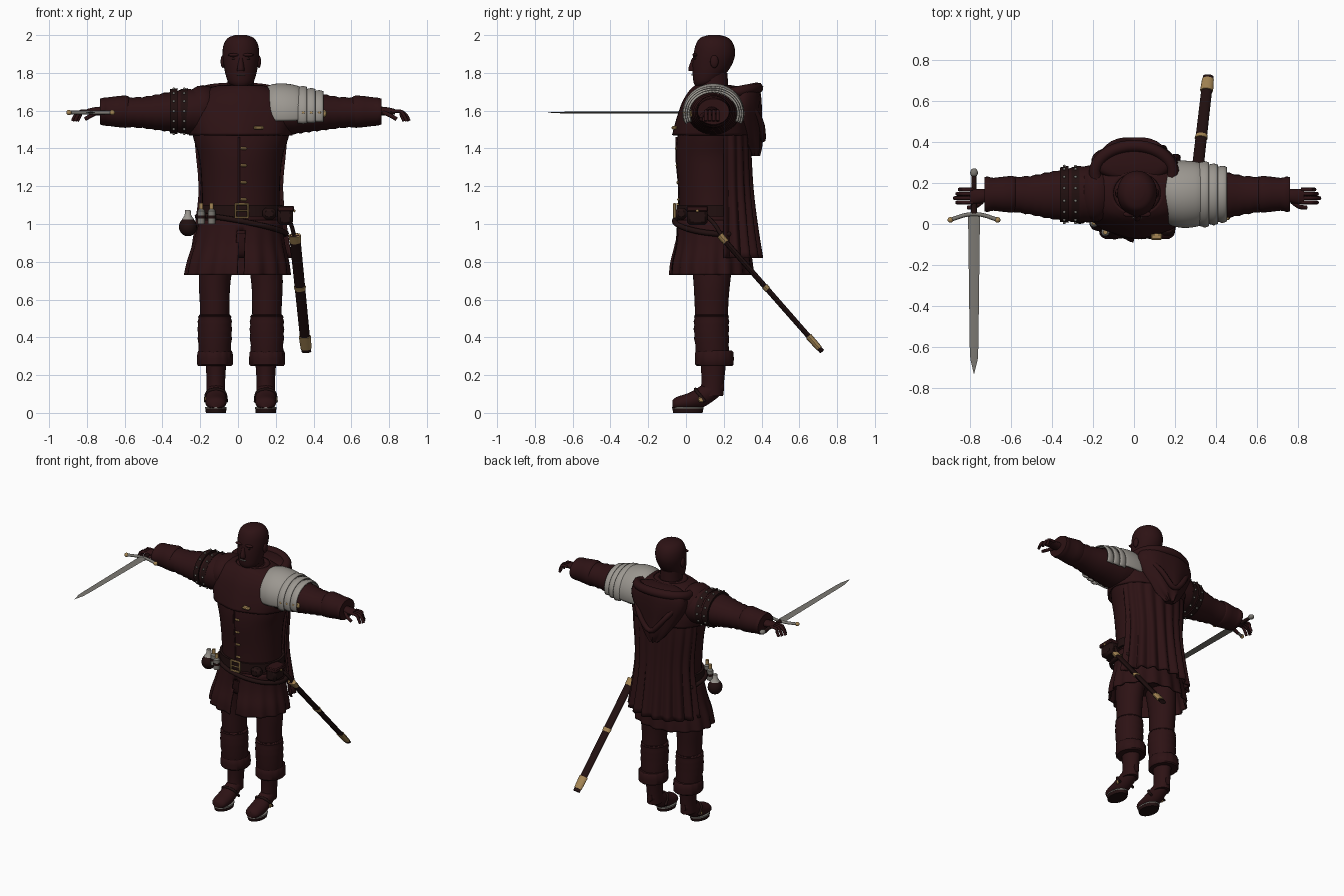
import bpy
import bmesh
from math import sin, cos, pi, radians
from mathutils import Vector, Matrix

if "Cube" in bpy.data.objects:
    bpy.data.objects.remove(bpy.data.objects["Cube"], do_unlink=True)

MID = .015          # centre line of the figure
SIDES = (("left", 1), ("right", -1))


def material(name, rgb):
    m = bpy.data.materials.new(name)
    m.use_nodes = True
    m.diffuse_color = (*rgb, 1)
    for node in m.node_tree.nodes:
        if node.type == 'BSDF_PRINCIPLED':
            node.inputs["Base Color"].default_value = (*rgb, 1)
    return m


cloth = material("maroon cloth", (.026, .006, .007))
leather = material("dark leather", (.015, .005, .005))
steel = material("pale steel", (.33, .31, .28))
iron = material("blade steel", (.2, .19, .17))
gold = material("old gold", (.38, .24, .09))


def finish(name, bm, mat, thick=0):
    bmesh.ops.recalc_face_normals(bm, faces=bm.faces)
    mesh = bpy.data.meshes.new(name)
    bm.to_mesh(mesh)
    bm.free()
    mesh.materials.append(mat)
    ob = bpy.data.objects.new(name, mesh)
    bpy.context.scene.collection.objects.link(ob)
    if thick:
        mod = ob.modifiers.new("thickness", 'SOLIDIFY')
        mod.thickness, mod.offset = thick, 0
    return ob


def spline(rings, k):
    out = []
    last = len(rings) - 1
    for i in range(last):
        quad = zip(rings[max(i - 1, 0)], rings[i], rings[i + 1], rings[min(i + 2, last)])
        quad = list(quad)
        for t in (j / k for j in range(k)):
            out.append([.5 * (2 * q + (s - p) * t + (2 * p - 5 * q + 4 * s - u) * t ** 2
                              + (3 * q - p - 3 * s + u) * t ** 3) for p, q, s, u in quad])
    return out + [rings[-1]]


def loft(name, rings, mat, axis='z', n=32, k=4, arc=None, pleat=(0, 0), fold=0, jag=0, thick=0, gap=None):
    """Skin of ellipses; a ring is (height, centre a, centre b, radius a, radius b)."""
    bm = bmesh.new()
    rows = []
    rings = spline(rings, k)
    cols = n if arc is None else n + 1
    for r, (h, ca, cb, ra, rb) in enumerate(rings):
        row = []
        grow = r / (len(rings) - 1)
        for i in range(cols):
            a = 2 * pi * i / n if arc is None else radians(arc[0] + (arc[1] - arc[0]) * i / n)
            f = pleat[1] * grow * cos(pleat[0] * a) + fold * (r % 2)
            hh = h + (jag * (i % 4) / 4 if r == 0 else 0)
            u, v = ca + (ra + f) * cos(a), cb + (rb + f) * sin(a)
            co = {'z': (u, v, hh), 'x': (hh, u, v), 'y': (u, hh, v)}[axis]
            row.append(bm.verts.new(co))
        rows.append(row)
    for lower, upper in zip(rows, rows[1:]):
        for i in range(n):
            j = (i + 1) % cols
            bm.faces.new((lower[i], lower[j], upper[j], upper[i]))
    if arc is None and not thick:
        bm.faces.new(rows[0])
        bm.faces.new(rows[-1])
    if gap:
        bmesh.ops.delete(bm, geom=[f for f in bm.faces if gap(f.calc_center_median())], context='FACES')
    return finish(name, bm, mat, thick)


def ball(name, at, size, mat):
    bm = bmesh.new()
    bmesh.ops.create_uvsphere(bm, u_segments=16, v_segments=10, radius=1,
                              matrix=Matrix.Translation(at) @ Matrix.Diagonal((*size, 1)))
    return finish(name, bm, mat)


def box(name, at, size, mat, bevel=.006):
    bm = bmesh.new()
    bmesh.ops.create_cube(bm, size=1, matrix=Matrix.Translation(at) @ Matrix.Diagonal((*size, 1)))
    bmesh.ops.bevel(bm, geom=bm.edges[:], offset=min(bevel, min(size) / 3), segments=1, affect='EDGES')
    return finish(name, bm, mat)


def bar(name, p, q, wide, deep, mat):
    """Flattened oval rod whose wide side stays near the x direction."""
    p, q = Vector(p), Vector(q)
    d = (q - p).normalized()
    x = (Vector((1, 0, 0)) - d * d.x).normalized()
    turn = Matrix((x, d.cross(x), d)).transposed().to_4x4()
    bm = bmesh.new()
    bmesh.ops.create_cone(bm, cap_ends=True, segments=12, radius1=1, radius2=.9, depth=(q - p).length,
                          matrix=Matrix.Translation((p + q) / 2) @ turn @ Matrix.Diagonal((wide, deep, 1, 1)))
    return finish(name, bm, mat)


def tube(name, points, radius, mat, closed=False, flat=1):
    """Round tube swept along a smooth path."""
    curve = bpy.data.curves.new(name, 'CURVE')
    curve.dimensions = '3D'
    curve.bevel_depth, curve.bevel_resolution, curve.use_fill_caps = radius, 2, True
    path = curve.splines.new('POLY')
    pts = list(points) if closed else spline(points, 4)
    path.points.add(len(pts) - 1)
    for point, co in zip(path.points, pts):
        point.co = (*co, 1)
    path.use_cyclic_u = closed
    curve.materials.append(mat)
    ob = bpy.data.objects.new(name, curve)
    bpy.context.scene.collection.objects.link(ob)
    return ob


def hoop(cx, cy, rx, ry, height):
    angles = [2 * pi * i / 40 for i in range(40)]
    return [(cx + rx * cos(a), cy + ry * sin(a), height(cos(a), sin(a))) for a in angles]


# Head and neck
loft("neck", [(1.62, MID, .15, .09, .09), (1.7, MID, .145, .072, .08), (1.8, MID, .14, .07, .08)], cloth)
loft("head", [(1.725, MID, .09, .035, .035), (1.75, MID, .105, .066, .065), (1.8, MID, .125, .083, .09),
              (1.85, MID, .14, .092, .106), (1.9, MID, .15, .097, .11), (1.95, MID, .152, .091, .1),
              (1.985, MID, .15, .068, .075), (2, MID, .15, .03, .03)], cloth)
loft("nose", [(1.81, MID, .04, .02, .026), (1.83, MID, .036, .018, .022), (1.88, MID, .045, .01, .012)], cloth, n=12)
box("mouth", (MID, .037, 1.79), (.045, .02, .005), iron, .001)
for side, s in SIDES:
    ball(side + "_ear", (MID + s * .095, .15, 1.86), (.012, .022, .034), cloth)
    ball(side + "_brow", (MID + s * .037, .048, 1.895), (.032, .014, .009), cloth)
    ball(side + "_eye", (MID + s * .035, .052, 1.875), (.014, .01, .007), leather)

# Coat body, mantle and split skirt
loft("coat_body", [(.95, MID, .14, .21, .175), (1.05, MID, .14, .205, .175), (1.2, MID, .135, .207, .175),
                   (1.35, MID, .135, .22, .187), (1.45, MID, .14, .25, .187), (1.55, MID, .145, .27, .17),
                   (1.63, MID, .15, .25, .14), (1.7, MID, .155, .18, .105), (1.73, MID, .155, .1, .09)], cloth, n=40)
loft("mantle", [(1.73, MID, .15, .115, .1), (1.7, MID, .15, .2, .13), (1.64, MID, .15, .26, .165),
                (1.55, MID, .145, .28, .19), (1.47, MID, .14, .265, .205)], cloth, n=48, thick=.01, pleat=(8, .004))
loft("coat_skirt", [(1.02, MID, .14, .212, .18), (.9, .005, .14, .235, .19), (.8, 0, .135, .26, .207),
                    (.73, -.003, .135, .27, .212)], cloth, n=96, pleat=(16, .009), thick=.01,
     gap=lambda c: c.y < 0 and abs(c.x - .017) < .02 and c.z < .96)
loft("coat_seat", [(1, MID, .14, .19, .16), (.86, MID, .14, .2, .14), (.82, MID, .14, .17, .11)], cloth)
for i in range(4):
    box("coat_button", (.03, -.052 + i * .004, 1.4 - i * .09), (.034, .014, .014), gold)
box("mantle_clasp", (.11, -.062, 1.51), (.055, .03, .018), gold)
tube("coat_placket", [(.005, -.05, 1.46), (.005, -.05, 1.35), (.005, -.037, 1.2), (.005, -.035, 1.1)], .006, cloth)

# Cape and hood hanging at the back
loft("cape", [(1.7, MID, .2, .19, .1), (1.5, MID, .2, .235, .13), (1.2, MID, .2, .21, .145),
              (1, MID, .2, .225, .165), (.82, MID, .2, .25, .19)], cloth, n=96, arc=(0, 180),
     pleat=(18, .016), thick=.012)
loft("hood", [(1.73, 0, .29, .12, .06), (1.71, 0, .3, .19, .09), (1.63, 0, .3, .21, .1), (1.52, 0, .31, .16, .09),
              (1.42, 0, .33, .09, .07), (1.36, 0, .355, .03, .03)], cloth, pleat=(7, .008))
tube("hood_rim", hoop(0, .25, .19, .13, lambda c, s: 1.695 + .025 * s), .03, cloth, closed=True)
tube("hood_fold", [(-.19, .3, 1.68), (-.1, .39, 1.55), (0, .405, 1.45), (.1, .39, 1.55), (.19, .3, 1.68)], .018, cloth)
tube("collar", hoop(MID, .15, .095, .085, lambda c, s: 1.715), .022, cloth, closed=True)

# Arms, cuffs and hands
for side, s in SIDES:
    def arm(rows):
        return [(MID + s * d, *rest) for d, *rest in rows]
    ball(side + "_shoulder", (MID + s * .2, .15, 1.62), (.1, .14, .115), cloth)
    loft(side + "_sleeve", arm([(.16, .15, 1.6, .13, .12), (.26, .145, 1.595, .135, .118),
                                (.34, .142, 1.595, .125, .108), (.43, .14, 1.592, .11, .094),
                                (.52, .14, 1.59, .092, .08), (.62, .145, 1.592, .08, .075),
                                (.68, .145, 1.595, .07, .066)]), cloth, axis='x', fold=.005)
    loft(side + "_cuff", arm([(.59, .145, 1.595, .078, .074), (.61, .145, 1.595, .09, .086),
                              (.7, .145, 1.595, .08, .076), (.725, .145, 1.595, .086, .074),
                              (.745, .145, 1.595, .084, .068)]), cloth, axis='x', k=2)
    loft(side + "_palm", arm([(.72, .14, 1.597, .03, .025), (.77, .135, 1.597, .035, .022),
                              (.815, .135, 1.595, .038, .014)]), cloth, axis='x', n=16)
    for i in range(4):
        y = .105 + i * .021
        reach = .89 - .012 * abs(i - 1)
        tube(side + "_finger", arm([(.8, y, 1.597), (.845, y, 1.596), (reach - .015, y, 1.575),
                                    (reach, y, 1.545)]), .0095, cloth)
    tube(side + "_thumb", arm([(.755, .11, 1.59), (.79, .085, 1.575), (.825, .08, 1.555)]), .011, cloth)

# Studded bands on the right arm
for d in (-.285, -.34):
    loft("arm_band", [(d - .02, .143, 1.597, .133, .117), (d + .02, .145, 1.597, .139, .122)], leather, axis='x', k=1)
    for i in range(14):
        a = 2 * pi * i / 14
        ball("band_stud", (d, .144 + .138 * cos(a), 1.597 + .122 * sin(a)), (.007,) * 3, iron)

# Steel plates on the left shoulder
loft("shoulder_plate", [(.13, .16, 1.585, .125, .125), (.18, .15, 1.585, .152, .15), (.24, .145, 1.585, .16, .155),
                        (.3, .145, 1.585, .155, .147), (.33, .145, 1.585, .145, .135)], steel,
     axis='x', n=40, arc=(-15, 195), jag=.025, thick=.008)
for i in range(3):
    x, r = .315 + i * .043, .157 - i * .011
    loft("arm_plate", [(x, .145, 1.585, r - .008, r - .022), (x + .03, .145, 1.585, r, r - .015),
                       (x + .05, .145, 1.585, r - .006, r - .021)], steel, axis='x',
         arc=(-22, 202), k=2, thick=.008)
    ball("plate_rivet", (x + .03, .145 - r, 1.59), (.008, .006, .008), gold)
box("plate_strap_buckle", (.455, .03, 1.585), (.025, .02, .035), gold)

# Legs, fur cuffs and boots
for side, s in SIDES:
    x = MID + s * .132
    out = x + s * .006
    loft(side + "_trouser", [(.9, MID + s * .115, .14, .095, .12), (.7, out, .137, .084, .098),
                             (.55, out, .135, .078, .088), (.3, out, .14, .075, .08)], cloth)
    loft(side + "_gaiter", [(.52, out, .135, .08, .086), (.5, out, .135, .086, .09), (.42, out, .135, .088, .09),
                            (.31, out, .14, .082, .085)], cloth, fold=.004)
    loft(side + "_fur_cuff", [(.25, out, .15, .082, .088), (.256, out, .15, .094, .102), (.32, out, .15, .092, .1),
                              (.33, out, .15, .08, .086)], cloth, k=2, n=40, pleat=(13, .004))
    loft(side + "_boot_shaft", [(.09, x, .135, .05, .062), (.17, x, .142, .049, .06), (.27, x, .145, .055, .068)], cloth)
    loft(side + "_boot_foot", [(-.072, x, .045, .025, .02), (-.05, x, .05, .05, .034), (.02, x, .062, .057, .046),
                               (.09, x, .09, .052, .06), (.16, x, .13, .046, .055), (.2, x, .14, .02, .025)],
         cloth, axis='y', n=24)
    loft(side + "_sole", [(0, x, .01, .053, .078), (.022, x, .01, .056, .082)], leather, k=1)
    loft(side + "_welt", [(.022, x, .01, .057, .083), (.03, x, .01, .057, .083)], iron, k=1)
    tube(side + "_boot_strap", [(x - .055, .1, .06), (x - .045, .06, .11), (x, .05, .125),
                                (x + .045, .06, .11), (x + .055, .1, .06)], .009, leather)
    box(side + "_boot_buckle", (x + s * .054, .08, .07), (.014, .028, .028), gold)

# Belts, buckle and pouches
loft("belt", [(1.04, MID, .138, .222, .19), (1.1, MID, .138, .22, .188)], leather, k=1, n=48)
tube("hanging_belt", hoop(.02, .14, .235, .2, lambda c, s: .995 - .045 * c - .02 * s), .015, leather, closed=True)
for z in (1.035, 1.105):
    box("buckle_bar", (.02, -.06, z), (.075, .016, .012), gold)
for x in (-.013, .053):
    box("buckle_side", (x, -.06, 1.07), (.012, .016, .08), gold)
box("buckle_tongue", (.02, -.064, 1.07), (.06, .01, .01), gold)
box("side_pouch", (.25, .06, 1.045), (.08, .11, .1), leather, .015)
box("side_pouch_flap", (.255, .06, 1.08), (.085, .115, .03), cloth)
ball("side_pouch_stud", (.298, .06, 1.07), (.006, .008, .008), gold)
box("front_pouch", (.165, -.025, 1.055), (.07, .06, .06), leather, .015)
for x, y in ((-.195, .005), (-.14, -.04)):
    loft("vial", [(1, x, y, .02, .02), (1.07, x, y, .02, .02), (1.08, x, y, .01, .01)], iron, k=1, n=14)
    loft("vial_stopper", [(1.08, x, y, .011, .011), (1.11, x, y, .011, .011)], gold, k=1, n=12)
    loft("vial_strap", [(1.03, x, y, .023, .023), (1.045, x, y, .023, .023)], leather, k=1, n=14)
ball("flask", (-.265, .05, .985), (.048, .05, .05), leather)
loft("flask_neck", [(1.025, -.265, .05, .032, .032), (1.045, -.265, .05, .018, .018),
                    (1.075, -.265, .05, .014, .014)], steel, k=1, n=16)

# Scabbard with gold fittings
top, tip = Vector((.3, .18, .94)), Vector((.362, .72, .325))
bar("scabbard", top, tip, .029, .015, leather)
for a, b, extra in ((0, .06, .004), (.44, .47, .003), (.87, .975, .003)):
    bar("scabbard_fitting", top.lerp(tip, a), top.lerp(tip, b), .029 + extra, .015 + extra, gold)
tube("scabbard_strap", [(.24, .1, 1.05), (.28, .15, 1), (.3, .2, .92)], .011, leather)

# Sword held in the right hand
X, Z = -.78, 1.59
loft("sword_blade", [(.04, X, Z, .029, .006), (-.6, X, Z, .021, .005), (-.66, X, Z, .018, .004),
                     (-.73, X, Z, .001, .001)], iron, axis='y', n=4, k=1)
tube("sword_guard", [(X - .115, .02, Z), (X - .05, .042, Z), (X, .048, Z), (X + .05, .042, Z),
                     (X + .115, .02, Z)], .01, iron)
for e in (-.115, .115):
    ball("guard_end", (X + e, .02, Z), (.014,) * 3, gold)
bar("sword_grip", (X, .05, Z), (X, .24, Z), .014, .012, leather)
ball("sword_pommel", (X, .25, Z), (.019, .022, .016), iron)

# Smooth shading with crisp edges
bpy.ops.object.select_all(action='DESELECT')
for ob in bpy.context.scene.objects:
    if ob.type == 'MESH':
        ob.select_set(True)
        bpy.context.view_layer.objects.active = ob
bpy.ops.object.shade_smooth_by_angle(angle=radians(40))
